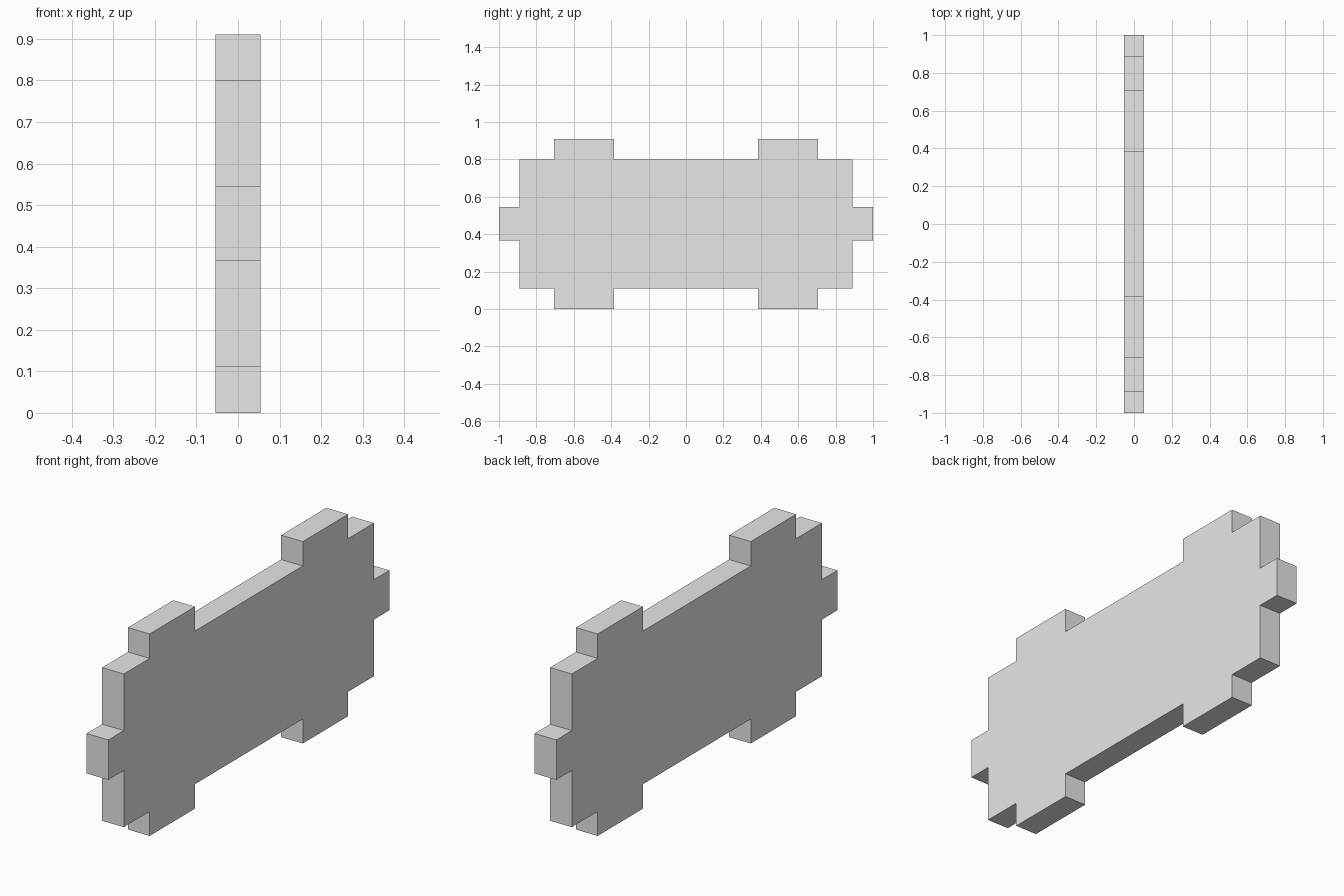
import bpy
import bmesh

cube = bpy.data.objects.get("Cube")
if cube:
    bpy.data.objects.remove(cube, do_unlink=True)

HALF_THICKNESS = 0.054
MID_HEIGHT = 0.455

# Plain grey material
grey = bpy.data.materials.new("light_grey")
grey.use_nodes = True
colour = (0.8, 0.8, 0.8, 1)
grey.diffuse_color = colour
grey.node_tree.nodes["Principled BSDF"].inputs["Base Color"].default_value = colour

# One quarter of the tabbed outline, from the end tab to the top tab (y, height from middle)
quarter = [(1.0, 0.09), (0.89, 0.09), (0.89, 0.345), (0.706, 0.345),
           (0.706, 0.455), (0.384, 0.455), (0.384, 0.345)]

# Mirror the quarter into the full closed outline
upper = quarter + [(-y, h) for y, h in reversed(quarter)]
outline = upper + [(y, -h) for y, h in reversed(upper)]

# Extrude the outline through the panel thickness
bm = bmesh.new()
face = bm.faces.new([bm.verts.new((-HALF_THICKNESS, y, h + MID_HEIGHT)) for y, h in outline])
extruded = bmesh.ops.extrude_face_region(bm, geom=[face], use_keep_orig=True)
moved = [v for v in extruded["geom"] if isinstance(v, bmesh.types.BMVert)]
bmesh.ops.translate(bm, verts=moved, vec=(2 * HALF_THICKNESS, 0, 0))
bmesh.ops.recalc_face_normals(bm, faces=bm.faces)

mesh = bpy.data.meshes.new("tabbed_panel")
bm.to_mesh(mesh)
bm.free()
mesh.materials.append(grey)
panel = bpy.data.objects.new("tabbed_panel", mesh)
bpy.context.collection.objects.link(panel)
